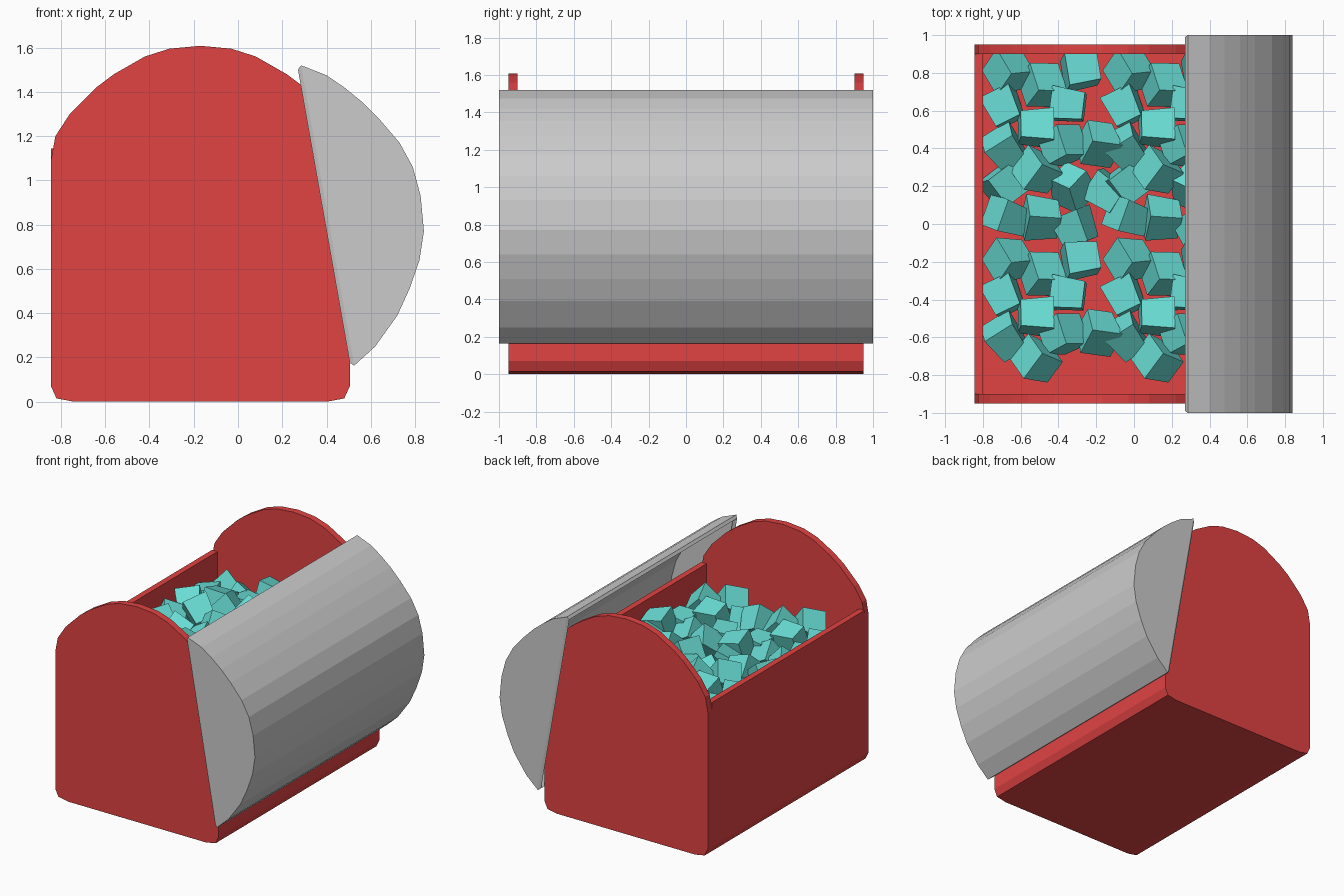
import bpy, bmesh, random
from mathutils import Matrix, Vector, Euler

if "Cube" in bpy.data.objects:
    bpy.data.objects.remove(bpy.data.objects["Cube"])

random.seed(4)


def material(name, rgb):
    m = bpy.data.materials.new(name)
    m.diffuse_color = (*rgb, 1)
    m.use_nodes = True
    m.node_tree.nodes["Principled BSDF"].inputs["Base Color"].default_value = m.diffuse_color
    return m


red = material("red", (0.75, 0.055, 0.055))
teal = material("teal", (0.14, 0.72, 0.66))


def finish(name, bm, mat=None):
    bmesh.ops.recalc_face_normals(bm, faces=bm.faces)
    me = bpy.data.meshes.new(name)
    bm.to_mesh(me)
    bm.free()
    ob = bpy.data.objects.new(name, me)
    bpy.context.collection.objects.link(ob)
    if mat:
        me.materials.append(mat)
    return ob


def extrude_profile(pts, y0, y1):
    """Prism from an xz outline, running along y."""
    bm = bmesh.new()
    face = bm.faces.new([bm.verts.new((x, y0, z)) for x, z in pts])
    new = bmesh.ops.extrude_face_region(bm, geom=[face], use_keep_orig=True)["geom"]
    bmesh.ops.translate(bm, verts=[v for v in new if isinstance(v, bmesh.types.BMVert)],
                        vec=(0, y1 - y0, 0))
    return bm


def mirrored(half, cx=-0.17):
    """Complete a symmetric outline about x = cx."""
    return half + [(2 * cx - x, z) for x, z in reversed(half) if abs(x - cx) > 1e-4]


# Domed end panels
panel = mirrored([(-0.74, 0), (-0.82, 0.015), (-0.845, 0.07), (-0.845, 1.09), (-0.825, 1.20),
                  (-0.76, 1.30), (-0.64, 1.42), (-0.56, 1.48), (-0.42, 1.56),
                  (-0.31, 1.595), (-0.17, 1.608)])
for name, y in (("front_panel", -0.95), ("back_panel", 0.90)):
    finish(name, extrude_profile(panel, y, y + 0.05), red)

# Side walls and raised floor as one trough
trough = mirrored([(-0.80, 0.85), (-0.80, 1.145), (-0.845, 1.145), (-0.845, 0.07),
                   (-0.82, 0.015), (-0.74, 0)])
finish("trough", extrude_profile(trough, -0.9, 0.9), red)

# Hollow lid hanging open on the right side
arc = [(0.285, 1.52), (0.40, 1.475), (0.48, 1.42), (0.56, 1.355), (0.64, 1.275), (0.73, 1.17),
       (0.79, 1.06), (0.825, 0.93), (0.84, 0.77), (0.82, 0.64), (0.775, 0.51), (0.72, 0.39),
       (0.62, 0.25), (0.525, 0.163)]
bm = extrude_profile(arc, -1, 1)
mid = Vector((0.405, 0, 0.84))
chord = [f for f in bm.faces if len(f.verts) == 4 and
         abs(f.calc_center_median().x - mid.x) < 0.02 and f.calc_area() > 2]
bmesh.ops.delete(bm, geom=chord, context='FACES_ONLY')
# small tapered lip around the opening
rim = [e for e in bm.edges if e.is_boundary]
lip = bmesh.ops.extrude_edge_only(bm, edges=rim)["geom"]
for v in lip:
    if isinstance(v, bmesh.types.BMVert):
        d = v.co - mid
        v.co = mid + Vector((d.x * 0.975, d.y * 0.99, d.z * 0.975)) + Vector((-0.017, 0, -0.003))
lid = finish("lid", bm)
shell = lid.modifiers.new("shell", 'SOLIDIFY')
shell.thickness = 0.03
shell.offset = -1

# Heap of chunky blocks: one cluster repeated two by two
cluster = [(-0.66, 0.81), (-0.49, 0.73), (-0.28, 0.81), (-0.69, 0.62), (-0.52, 0.51),
           (-0.35, 0.63), (-0.19, 0.43), (-0.68, 0.40), (-0.38, 0.41), (-0.51, 0.28),
           (-0.33, 0.20), (-0.69, 0.20), (-0.15, 0.17), (-0.67, 0.04), (-0.49, 0.03),
           (-0.31, -0.02)]
bm = bmesh.new()
for i, (x, y) in enumerate(cluster):
    z = 0.97 + random.uniform(-0.05, 0.05)
    rot = Euler([random.uniform(0, 6.28) for _ in range(3)]).to_matrix().to_4x4()
    for dx in (0, 0.64):
        for dy in (0, -1.0):
            if x + dx > 0.36 or y + dy < -0.79:
                continue
            block = bmesh.ops.create_cube(bm, size=0.175)["verts"]
            for v in block:
                if v.co.z > 0:
                    v.co.x *= 0.82
                    v.co.y *= 0.82
            bmesh.ops.transform(bm, verts=block,
                                matrix=Matrix.Translation((x + dx, y + dy, z)) @ rot)
finish("blocks", bm, teal)
